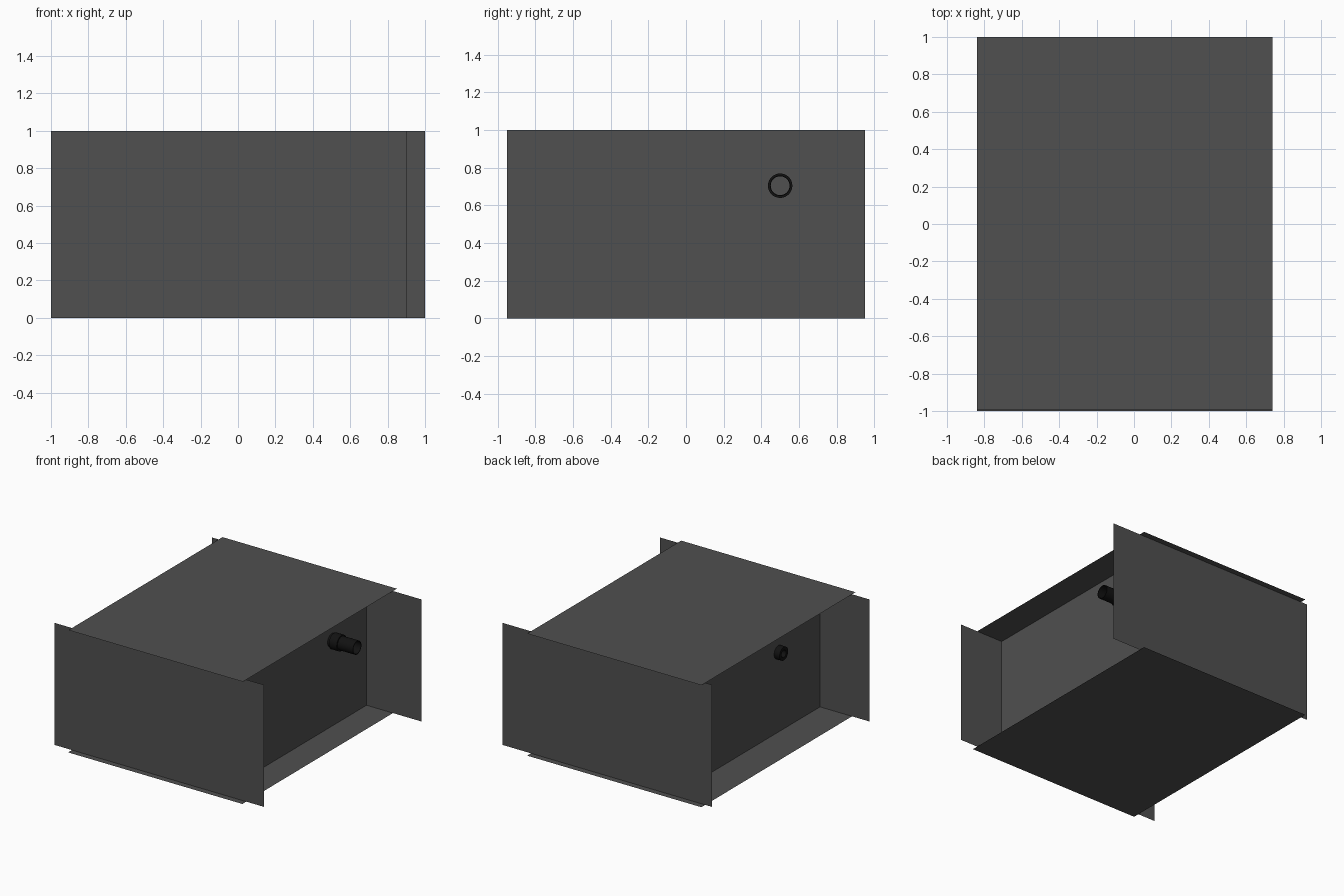
import bpy, math
from mathutils import Vector

if "Cube" in bpy.data.objects:
    bpy.data.objects.remove(bpy.data.objects["Cube"])


def material(name, v):
    m = bpy.data.materials.new(name)
    m.diffuse_color = (v, v, v, 1)
    m.use_nodes = True
    m.node_tree.nodes["Principled BSDF"].inputs["Base Color"].default_value = m.diffuse_color
    return m


PANEL = material("dark_grey", 0.08)
BLACK = material("black", 0.006)


def add_mesh(name, verts, faces, mat):
    me = bpy.data.meshes.new(name)
    me.from_pydata(verts, [], faces)
    me.materials.append(mat)
    ob = bpy.data.objects.new(name, me)
    bpy.context.collection.objects.link(ob)
    return ob


def panel(name, corner, u, v):
    """Thin single-face rectangle from a corner and two edge vectors."""
    c, u, v = Vector(corner), Vector(u), Vector(v)
    return add_mesh(name, [c, c + u, c + u + v, c + v], [(0, 1, 2, 3)], PANEL)


def tube(name, y, z, x0, x1, outer, inner, n=32):
    """Hollow open tube running along x."""
    profile = [(x0, outer), (x1, outer), (x1, inner), (x0, inner)]
    verts = [(x, y + r * math.cos(2 * math.pi * i / n), z + r * math.sin(2 * math.pi * i / n))
             for i in range(n) for x, r in profile]
    faces = [(4 * i + k, 4 * i + (k + 1) % 4,
              4 * ((i + 1) % n) + (k + 1) % 4, 4 * ((i + 1) % n) + k)
             for i in range(n) for k in range(4)]
    ob = add_mesh(name, verts, faces, BLACK)
    bpy.ops.object.select_all(action='DESELECT')
    ob.select_set(True)
    bpy.context.view_layer.objects.active = ob
    bpy.ops.object.mode_set(mode='EDIT')
    bpy.ops.mesh.select_all(action='SELECT')
    bpy.ops.mesh.normals_make_consistent(inside=False)
    bpy.ops.object.mode_set(mode='OBJECT')
    bpy.ops.object.shade_smooth_by_angle()


# Front and back panels, staggered sideways
panel("front_panel", (-1, -0.95, 0), (1.9, 0, 0), (0, 0, 1))
panel("back_panel", (1, 0.95, 0), (-1.9, 0, 0), (0, 0, 1))

# Inset side walls
panel("right_wall", (0.5, -0.95, 0), (0, 1.9, 0), (0, 0, 1))
panel("left_wall", (-0.55, 0.95, 0), (0, -1.9, 0), (0, 0, 1))

# Top and bottom, overhanging the walls
panel("top_panel", (-0.84, -0.995, 1), (1.58, 0, 0), (0, 1.995, 0))
panel("bottom_panel", (-0.84, 1, 0), (1.58, 0, 0), (0, -2, 0))

# Pipe with collar on the right wall
tube("right_pipe", 0.5, 0.705, 0.5, 0.73, 0.055, 0.05)
tube("right_pipe_collar", 0.5, 0.705, 0.52, 0.59, 0.065, 0.05)

# Short pipe stub on the left wall
tube("left_pipe_stub", -0.41, 0.655, -0.60, -0.55, 0.055, 0.03)
